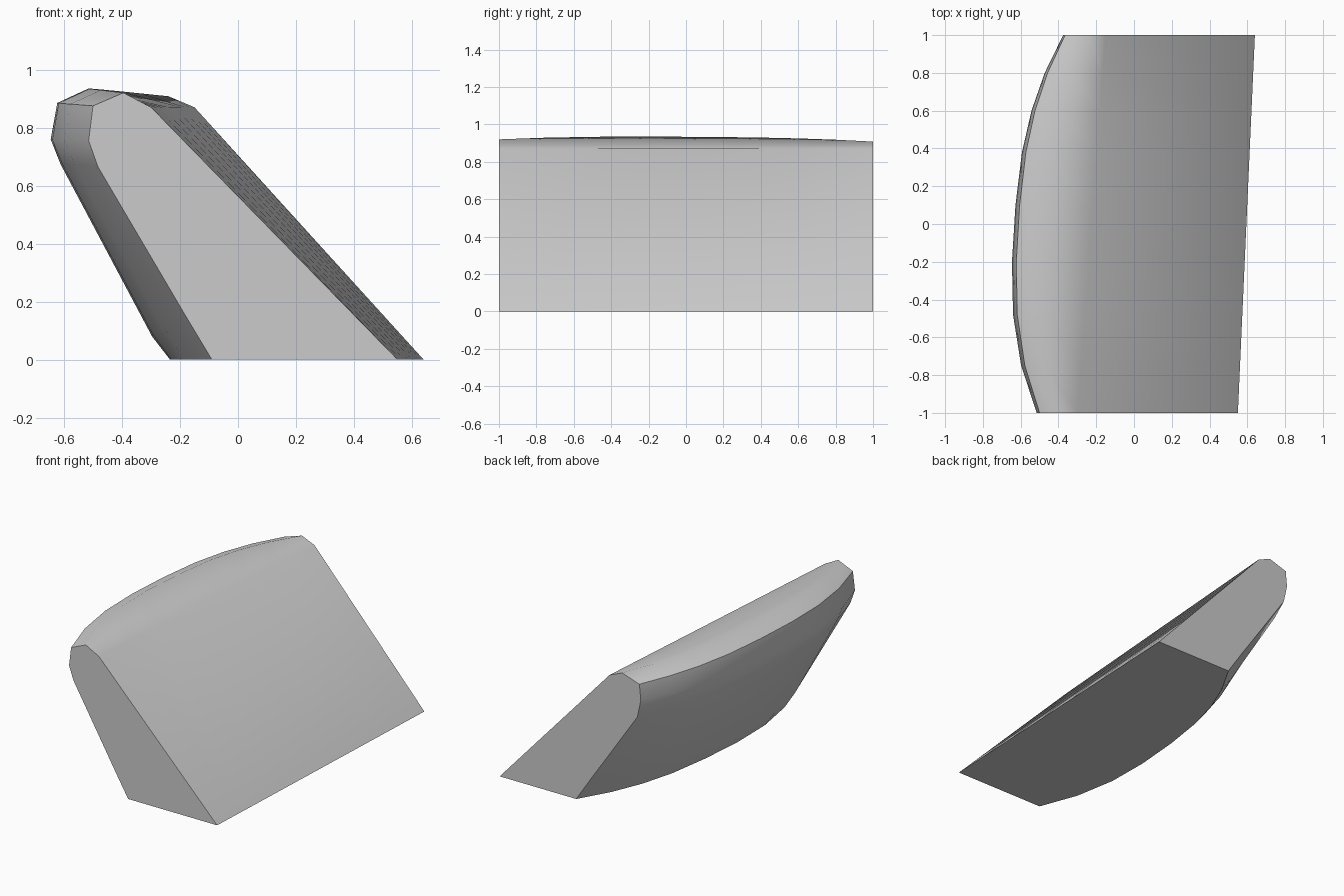
import bpy
import bmesh
from math import radians
from mathutils import Vector

cube = bpy.data.objects.get("Cube")
if cube:
    bpy.data.objects.remove(cube, do_unlink=True)

# One plain grey for the whole body
grey = bpy.data.materials.new("plain grey")
colour = (0.6, 0.6, 0.6, 1)
grey.use_nodes = True
grey.diffuse_color = colour
grey.node_tree.nodes["Principled BSDF"].inputs["Base Color"].default_value = colour

# Cross-section corners: front end (x, z), back end (x, z), mid-span bulge (x, z)
SECTION = [
    ((0.55, 0), (0.64, 0), (0, 0)),                        # foot of the sloping face
    ((-0.30, 0.87), (-0.15, 0.87), (0, 0)),                # shoulder
    ((-0.395, 0.92), (-0.24, 0.908), (-0.185, 0.02)),      # crest
    ((-0.50, 0.875), (-0.365, 0.868), (-0.18, 0.013)),     # rounded nose
    ((-0.515, 0.755), (-0.375, 0.765), (-0.19, 0)),
    ((-0.483, 0.665), (-0.35, 0.65), (-0.185, 0.015)),     # start of the underside
    ((-0.183, 0.155), (-0.01, 0.15), (-0.185, -0.075)),    # kink near the floor
    ((-0.09, 0), (0.09, 0), (-0.22, 0)),                   # heel
]
STATIONS = (-1, -0.75, -0.48, -0.2, 0.1, 0.38, 0.6, 0.8, 1)


def section_at(y):
    """Blend the end sections and push the curved side outwards."""
    swell = 1 - abs(y) ** 2.6
    for front, back, bulge in SECTION:
        p = Vector(front).lerp(Vector(back), (y + 1) / 2) + Vector(bulge) * swell
        yield (p.x, y, p.y)


# Loft the body through its stations
bm = bmesh.new()
rings = [[bm.verts.new(p) for p in section_at(y)] for y in STATIONS]
count = len(SECTION)
for a, b in zip(rings, rings[1:]):
    for i in range(count):
        j = (i + 1) % count
        bm.faces.new((a[i], a[j], b[j], b[i]))
bm.faces.new(rings[0])
bm.faces.new(rings[-1])
bmesh.ops.recalc_face_normals(bm, faces=bm.faces)

mesh = bpy.data.meshes.new("wedge_body")
bm.to_mesh(mesh)
bm.free()
mesh.materials.append(grey)
body = bpy.data.objects.new("wedge_body", mesh)
bpy.context.collection.objects.link(body)

# Smooth the rounded nose, keep the ends and floor crisp
bpy.ops.object.select_all(action="DESELECT")
body.select_set(True)
bpy.context.view_layer.objects.active = body
bpy.ops.object.shade_smooth_by_angle(angle=radians(50))
